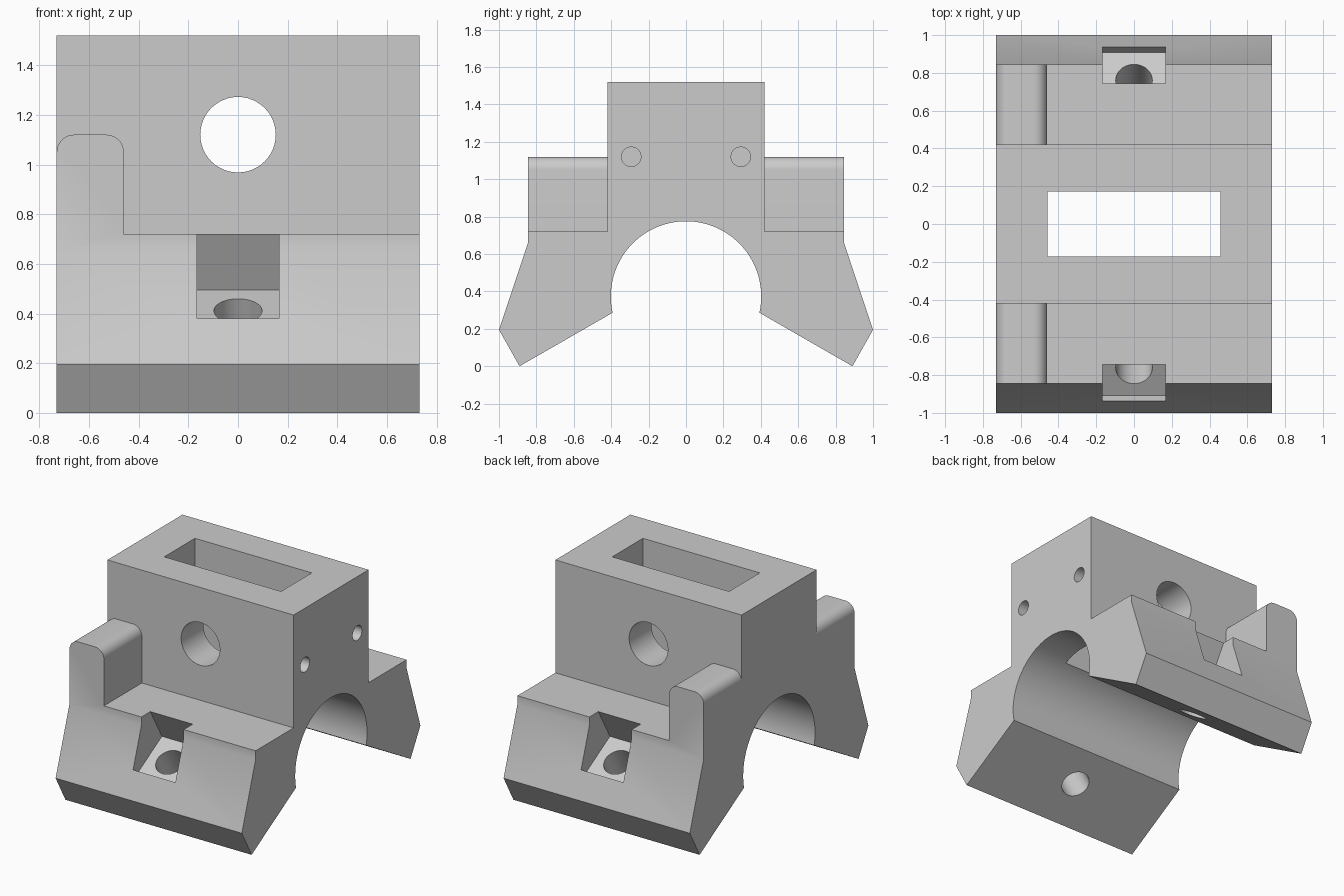
import bpy, bmesh, math
from mathutils import Vector

cube = bpy.data.objects.get("Cube")
if cube:
    bpy.data.objects.remove(cube, do_unlink=True)

HALF = 0.73          # half width along x
HOLE_Z = 1.12        # height of the drilled holes and of the posts

grey = bpy.data.materials.new("plain grey")
grey.use_nodes = True
colour = (0.6, 0.6, 0.6, 1)
grey.diffuse_color = colour
grey.node_tree.nodes["Principled BSDF"].inputs["Base Color"].default_value = colour


def finish(name, bm):
    bmesh.ops.recalc_face_normals(bm, faces=bm.faces[:])
    mesh = bpy.data.meshes.new(name)
    bm.to_mesh(mesh)
    bm.free()
    mesh.materials.append(grey)
    ob = bpy.data.objects.new(name, mesh)
    bpy.context.collection.objects.link(ob)
    return ob


def prism(name, points, axis, lo, hi):
    """Extrude a closed outline along x (y,z points) or y (x,z points)."""
    bm = bmesh.new()
    place = (lambda a, b: (lo, a, b)) if axis == "x" else (lambda a, b: (a, lo, b))
    face = bm.faces.new([bm.verts.new(place(a, b)) for a, b in points])
    out = bmesh.ops.extrude_face_region(bm, geom=[face])
    step = Vector((hi - lo, 0, 0)) if axis == "x" else Vector((0, hi - lo, 0))
    bmesh.ops.translate(bm, vec=step, verts=[v for v in out["geom"] if isinstance(v, bmesh.types.BMVert)])
    return finish(name, bm)


def rod(name, start, end, radius):
    start, end = Vector(start), Vector(end)
    bm = bmesh.new()
    bmesh.ops.create_cone(bm, cap_ends=True, segments=48, radius1=radius,
                          radius2=radius, depth=(end - start).length)
    bm.transform((end - start).to_track_quat("Z", "Y").to_matrix().to_4x4())
    bmesh.ops.translate(bm, vec=(start + end) / 2, verts=bm.verts[:])
    return finish(name, bm)


def arc(cx, cz, r, a0, a1, n):
    angles = [math.radians(a0 + (a1 - a0) * i / n) for i in range(n + 1)]
    return [(cx + r * math.cos(a), cz + r * math.sin(a)) for a in angles]


# Saddle block: splayed legs around a round arch
side = [(0.89, 0), (1, 0.195), (0.845, 0.66), (0.845, 1.52)]
outline = side + [(-y, z) for y, z in reversed(side)]
outline += arc(0, 0.373, 0.402, 192.5, -12.5, 64)
body = prism("saddle_block", outline, "x", -HALF, HALF)

cutters = []

# Shoulder clearance, leaving one rounded post on each side
clear = [(1, 0.72), (-0.46, 0.72)]
clear += arc(-0.53, 1.05, 0.07, 0, 90, 10) + arc(-0.66, 1.05, 0.07, 90, 180, 10)
clear += [(-1, 1.05), (-1, 1.7), (1, 1.7)]
for s in (-1, 1):
    cutters.append(prism("shoulder_cutter", clear, "y", s * 0.42, s * 1.2))

# Vertical slot into the arch and the cross hole
slot = [(-0.172, 0.5), (0.172, 0.5), (0.172, 1.7), (-0.172, 1.7)]
cutters.append(prism("slot_cutter", slot, "x", -0.458, 0.458))
cutters.append(rod("cross_hole_cutter", (0, -1, HOLE_Z), (0, 1, HOLE_Z), 0.152))

# Tilted nut pockets and bolt holes, one pair per leg
up = Vector((0.5, math.sqrt(0.75)))
floor_in, floor_out = Vector((0.615, 0.495)), Vector((0.907, 0.327))
centre = (floor_in + floor_out) / 2
for s in (-1, 1):
    corners = [floor_in, floor_out, floor_out + up * 0.6, floor_in + up * 0.6]
    cutters.append(prism("pocket_cutter", [(s * p.x, p.y) for p in corners], "x", -0.166, 0.166))
    top, low = centre + up * 0.1, centre - up * 0.6
    cutters.append(rod("bolt_hole_cutter", (0, s * top.x, top.y), (0, s * low.x, low.y), 0.097))
    # Blind holes in one end face
    cutters.append(rod("end_hole_cutter", (0.36, s * 0.293, HOLE_Z), (1, s * 0.293, HOLE_Z), 0.052))

bpy.ops.object.select_all(action="DESELECT")
body.select_set(True)
bpy.context.view_layer.objects.active = body
for cutter in cutters:
    cutter.hide_render = True
    mod = body.modifiers.new("cut", "BOOLEAN")
    mod.operation = "DIFFERENCE"
    mod.solver = "EXACT"
    mod.object = cutter
    bpy.ops.object.modifier_apply(modifier=mod.name)
    bpy.data.objects.remove(cutter, do_unlink=True)

bpy.ops.object.shade_smooth_by_angle(angle=math.radians(30))
